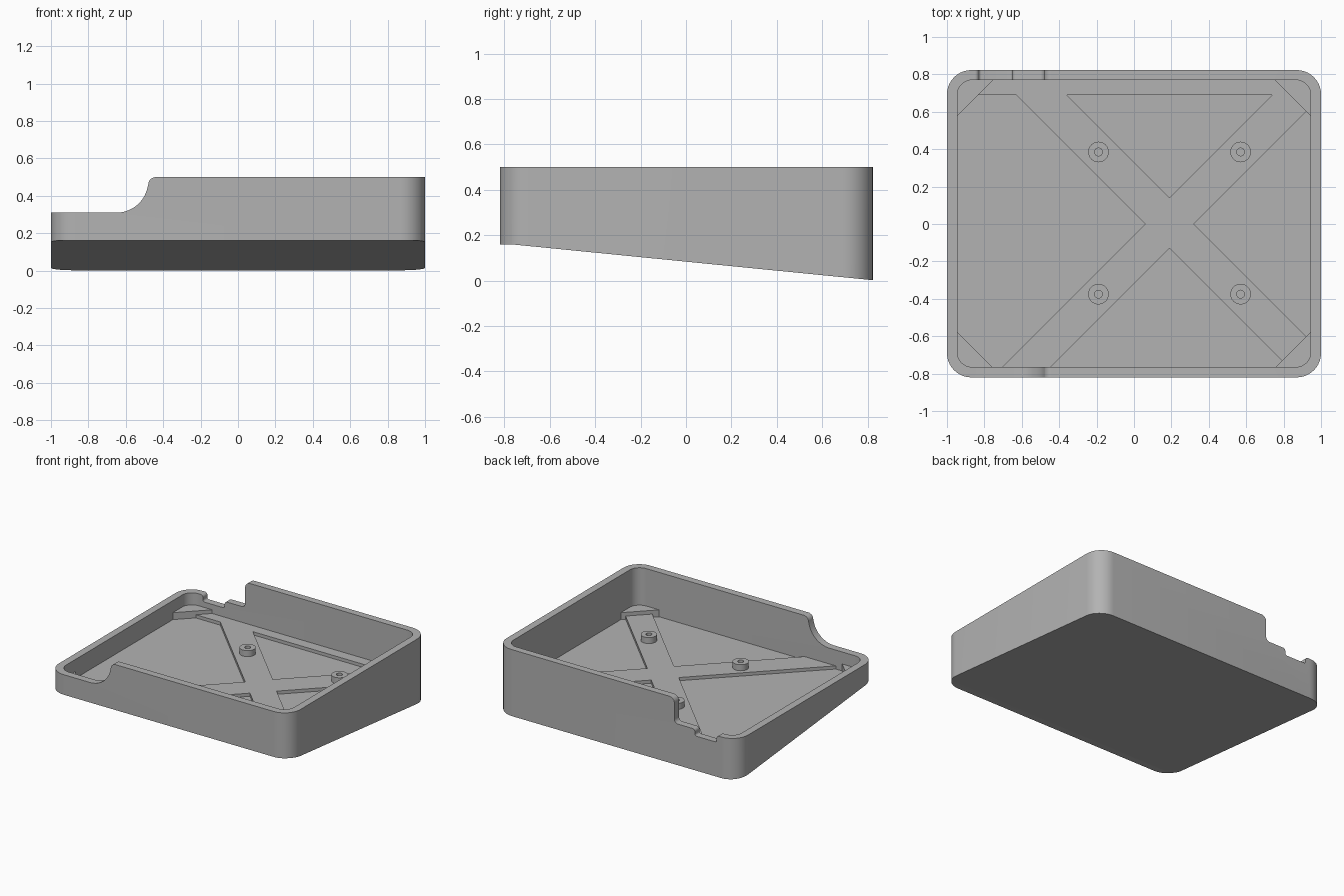
import bpy
import bmesh
from math import cos, sin, radians

cube = bpy.data.objects.get("Cube")
if cube:
    bpy.data.objects.remove(cube, do_unlink=True)

grey = bpy.data.materials.new("plain_grey")
grey.use_nodes = True
grey.diffuse_color = (0.45, 0.45, 0.45, 1)
grey.node_tree.nodes["Principled BSDF"].inputs["Base Color"].default_value = grey.diffuse_color


def arc(cx, cy, r, start, end, steps=10):
    angles = [radians(start + (end - start) * i / steps) for i in range(steps + 1)]
    return [(cx + r * cos(a), cy + r * sin(a)) for a in angles]


def rounded_rect(x, y0, y1, r):
    return (arc(x - r, y1 - r, r, 0, 90) + arc(r - x, y1 - r, r, 90, 180)
            + arc(r - x, y0 + r, r, 180, 270) + arc(x - r, y0 + r, r, 270, 360))


def prism(name, outline, low, high, axis="z"):
    """Extrude a flat outline along the chosen axis."""
    place = {"x": lambda a, b: (low, a, b),
             "y": lambda a, b: (a, low, b),
             "z": lambda a, b: (a, b, low)}[axis]
    shift = [(high - low) if axis == k else 0 for k in "xyz"]
    bm = bmesh.new()
    face = bm.faces.new([bm.verts.new(place(a, b)) for a, b in outline])
    top = bmesh.ops.extrude_face_region(bm, geom=[face])["geom"]
    bmesh.ops.translate(bm, vec=shift, verts=[v for v in top if isinstance(v, bmesh.types.BMVert)])
    bmesh.ops.recalc_face_normals(bm, faces=bm.faces)
    mesh = bpy.data.meshes.new(name)
    bm.to_mesh(mesh)
    bm.free()
    mesh.materials.append(grey)
    obj = bpy.data.objects.new(name, mesh)
    bpy.context.collection.objects.link(obj)
    return obj


def activate(obj):
    bpy.ops.object.select_all(action="DESELECT")
    obj.select_set(True)
    bpy.context.view_layer.objects.active = obj


def cut(obj, cutter):
    mod = obj.modifiers.new("cut", "BOOLEAN")
    mod.operation = "DIFFERENCE"
    mod.solver = "EXACT"
    mod.object = cutter
    activate(obj)
    bpy.ops.object.modifier_apply(modifier=mod.name)
    bpy.data.objects.remove(cutter, do_unlink=True)


def smooth(obj):
    activate(obj)
    bpy.ops.object.shade_smooth_by_angle(angle=radians(30))


FLOOR, RIB, GUSSET, BOSS, RIM, LOW_RIM = 0.168, 0.192, 0.22, 0.237, 0.5, 0.31

# Tray shell with a hollow inside
tray = prism("tray_shell", rounded_rect(1.0, -0.82, 0.823, 0.13), 0, RIM)
cut(tray, prism("cavity", rounded_rect(0.945, -0.765, 0.77, 0.08), FLOOR, 1))

# Underside: short level strip at the front, then a slope down to the back
underside = [(-1, 0.16), (-0.77, 0.16), (0.823, 0.002), (1, -0.016), (1, -0.5), (-1, -0.5)]
cut(tray, prism("underside_cut", underside, -2, 2, "x"))

# Low rim on the right side, sweeping up along the front wall
lip = arc(-0.44, RIM - 0.04, 0.04, 180, 90)
above = [(-0.44, 0.8), (-1.2, 0.8)]
front = [(-1.2, LOW_RIM)] + arc(-0.65, LOW_RIM + 0.17, 0.17, -90, -10) + lip + above
cut(tray, prism("front_cut", front, -1, 0.6, "y"))

# Stepped notch in the back wall
back = ([(-1.2, LOW_RIM)]
        + arc(-0.85, LOW_RIM - 0.02, 0.02, 90, 0, 5)
        + arc(-0.815, 0.275, 0.015, 180, 270, 5)
        + arc(-0.665, 0.275, 0.015, 270, 360, 5)
        + arc(-0.63, LOW_RIM - 0.02, 0.02, 180, 90, 5)
        + arc(-0.51, LOW_RIM + 0.03, 0.03, -90, 0, 5)
        + lip + above)
cut(tray, prism("back_cut", back, 0.6, 1, "y"))
smooth(tray)

# Raised cross and back strip, made by cutting pockets from a plate
ribs = prism("floor_ribs", rounded_rect(0.955, -0.775, 0.78, 0.09), 0.163, RIB)
pockets = [
    [(-1.2, 0.69), (-0.63, 0.69), (0.06, 0), (-1.14, -1.2), (-1.2, -1.2)],
    [(-0.36, 0.69), (0.74, 0.69), (0.19, 0.14)],
    [(0.32, 0), (1.32, 1), (1.32, -1)],
    [(0.19, -0.13), (1.19, -1.13), (-0.81, -1.13)],
]
for pocket in pockets:
    cut(ribs, prism("pocket", pocket, 0, 1))

# Corner gussets
for sx, side in ((-1, "right"), (1, "left")):
    for sy, end in ((-1, "front"), (1, "back")):
        corner = [(0.95, 0.773), (0.95, 0.573), (0.75, 0.773)]
        prism(f"{end}_{side}_gusset", [(x * sx, y * sy) for x, y in corner], 0.165, GUSSET)

# Screw bosses on the cross arms
for x in (-0.19, 0.57):
    for y in (-0.375, 0.385):
        boss = prism("screw_boss", arc(x, y, 0.055, 0, 348.75, 31), RIB - 0.01, BOSS)
        cut(boss, prism("hole", arc(x, y, 0.021, 0, 337.5, 15), 0, 1))
        smooth(boss)
